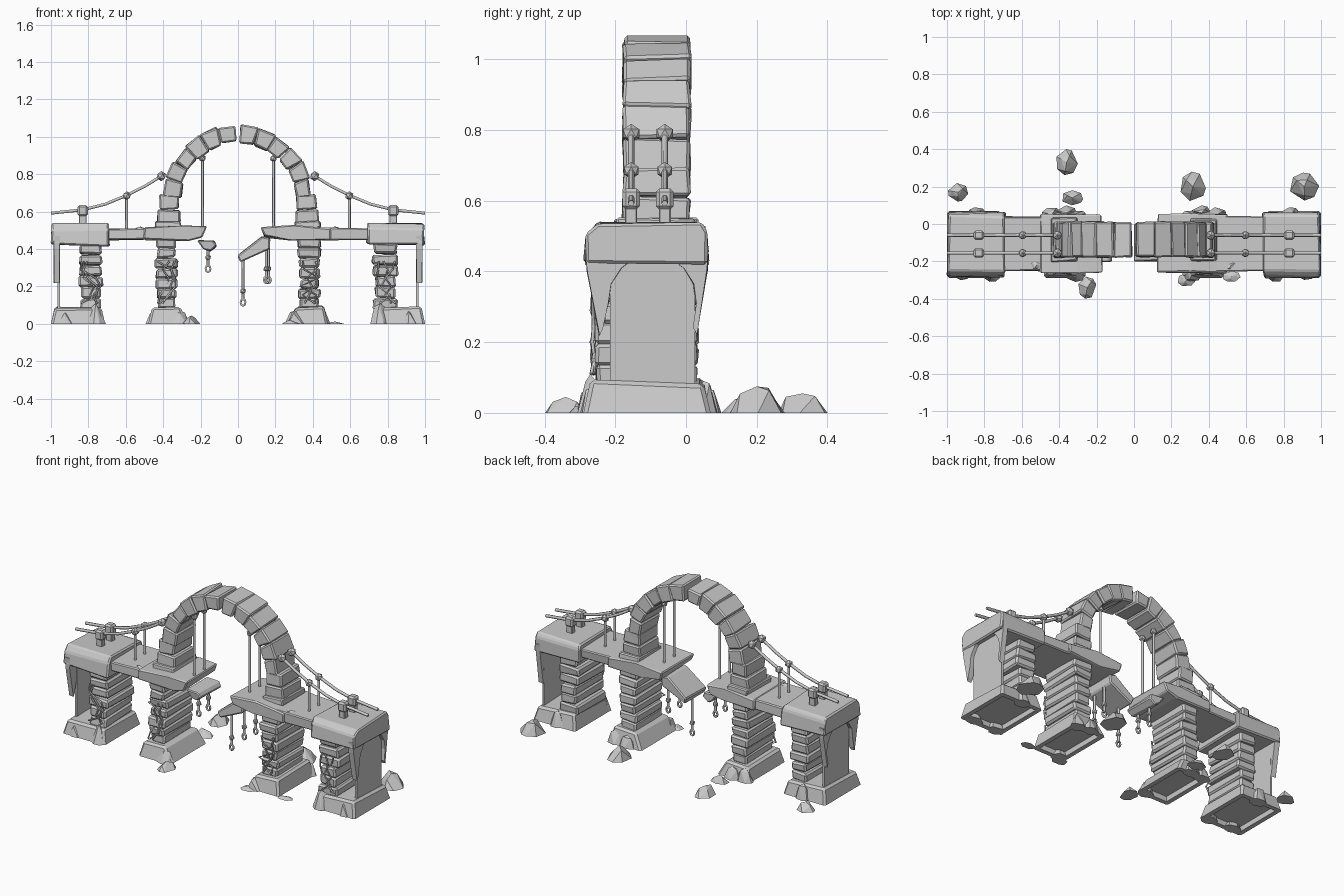
import bpy, bmesh, math, random
from mathutils import Vector, Matrix

random.seed(7)
if "Cube" in bpy.data.objects:
    bpy.data.objects.remove(bpy.data.objects["Cube"])

stone = bpy.data.materials.new("grey stone")
stone.use_nodes = True
GREY = (0.6, 0.6, 0.6, 1)
stone.diffuse_color = GREY
stone.node_tree.nodes["Principled BSDF"].inputs["Base Color"].default_value = GREY

MID = -0.1           # middle line of the bridge in y
ROPES = (-0.155, -0.06)


def finish(name, bm):
    bmesh.ops.recalc_face_normals(bm, faces=bm.faces)
    me = bpy.data.meshes.new(name)
    bm.to_mesh(me)
    bm.free()
    me.materials.append(stone)
    ob = bpy.data.objects.new(name, me)
    bpy.context.collection.objects.link(ob)
    return ob


def prism(name, pts, lo, hi, axis="y", jitter=0.0, chip=0.0):
    """Extrude an outline (xz along y, or yz along x), roughen and chip it."""
    bm = bmesh.new()
    place = (lambda a, b, d: (a, d, b)) if axis == "y" else (lambda a, b, d: (d, a, b))
    rings = [[bm.verts.new(place(a, b, d)) for a, b in pts] for d in (lo, hi)]
    n = len(pts)
    bm.faces.new(rings[0])
    bm.faces.new(rings[1][::-1])
    for i in range(n):
        j = (i + 1) % n
        bm.faces.new((rings[0][i], rings[1][i], rings[1][j], rings[0][j]))
    for v in bm.verts:
        v.co += Vector([random.uniform(-jitter, jitter) for _ in range(3)])
    if chip:
        bmesh.ops.bevel(bm, geom=bm.edges[:], offset=chip, segments=1, affect="EDGES")
    return finish(name, bm)


def block(name, x0, x1, y0, y1, z0, z1, jitter=0.006, chip=0.006):
    x0, x1 = sorted((x0, x1))
    return prism(name, [(x0, z0), (x1, z0), (x1, z1), (x0, z1)], y0, y1, "y", jitter, chip)


def plinth(name, x0, x1, t0, t1, height):
    """Tapered foot with a sunken frame in its underside."""
    bm = bmesh.new()
    low = [bm.verts.new((x, y, 0)) for x, y in
           ((x0, -0.29), (x1, -0.29), (x1, 0.07), (x0, 0.07))]
    top = [bm.verts.new((x, y, height + random.uniform(-.01, .01))) for x, y in
           ((t0, -0.27), (t1, -0.27), (t1, 0.05), (t0, 0.05))]
    under = bm.faces.new(low)
    bm.faces.new(top)
    for i in range(4):
        bm.faces.new((low[i], low[i - 1], top[i - 1], top[i]))
    bmesh.ops.recalc_face_normals(bm, faces=bm.faces)
    bmesh.ops.bevel(bm, geom=[e for e in bm.edges if not e.verts[0].co.z == e.verts[1].co.z == 0],
                    offset=0.012, segments=1, affect="EDGES")
    under = min(bm.faces, key=lambda f: f.calc_center_median().z)
    bmesh.ops.inset_individual(bm, faces=[under], thickness=0.03)
    bmesh.ops.inset_individual(bm, faces=[under], thickness=0.005, depth=-0.03)
    return finish(name, bm)


def rock(name, x, y, sx, sy, h, base=0.0):
    """Faceted boulder with a flat foot."""
    bm = bmesh.new()
    for i in range(7):
        a = math.tau * i / 7 + random.uniform(-.3, .3)
        c, s = math.cos(a) * sx / 2, math.sin(a) * sy / 2
        bm.verts.new((x + c, y + s, base))
        if i % 2:
            k = random.uniform(.35, .7)
            bm.verts.new((x + c * k, y + s * k, base + h * random.uniform(.6, 1)))
    bm.verts.new((x, y, base + h))
    res = bmesh.ops.convex_hull(bm, input=bm.verts[:])
    bmesh.ops.delete(bm, geom=[v for v in bm.verts if not v.link_faces], context="VERTS")
    return finish(name, bm)


def cord(name, pts, radius):
    """Round rope, post or vine along a path."""
    cu = bpy.data.curves.new(name, "CURVE")
    cu.dimensions = "3D"
    cu.bevel_depth, cu.bevel_resolution, cu.use_fill_caps = radius, 1, True
    sp = cu.splines.new("POLY")
    sp.points.add(len(pts) - 1)
    for p, co in zip(sp.points, pts):
        p.co = (*co, 1)
    cu.materials.append(stone)
    ob = bpy.data.objects.new(name, cu)
    bpy.context.collection.objects.link(ob)
    return ob


def knot(name, x, y, z, r):
    bm = bmesh.new()
    bmesh.ops.create_icosphere(bm, subdivisions=1, radius=r,
                               matrix=Matrix.Translation((x, y, z)))
    return finish(name, bm)


def chain(x, y, top, bottom):
    """Broken rope end with knots and a hanging ring."""
    cord("broken_rope", [(x, y, top), (x, y, bottom + 0.03)], 0.008)
    knot("broken_rope_knot", x, y, bottom + 0.08, 0.017)
    ring = [(x + math.cos(a) * 0.013, y, bottom + 0.02 + math.sin(a) * 0.018)
            for a in [math.tau * i / 8 for i in range(9)]]
    cord("hanging_ring", ring, 0.006)


def pier(name, s, x0, x1, z0, z1, courses):
    """Stack of uneven stone courses with vines over the front."""
    h = (z1 - z0) / courses
    for i in range(courses):
        w = random.uniform(-0.006, 0.012)
        d = random.uniform(-0.018, 0.008)
        block(name, s * (x0 - w), s * (x1 + w), -0.24 + d, 0.025 - d * .5,
              z0 + i * h, z0 + (i + 1) * h, 0.006, 0.01)
    for k in range(3):
        pts = [(s * random.uniform(x0, x1), random.uniform(-0.268, -0.25), z0 + 0.03 + 0.045 * i)
               for i in range(6)]
        cord("vine", pts, 0.005)


def arch_block(a0, a1):
    r0, r1 = 0.31 + random.uniform(-.008, .004), 0.40 + random.uniform(-.006, .014)
    pts = [(r * math.cos(a), 0.66 + r * math.sin(a)) for r, a in
           ((r0, a0), (r1, a0), (r1, a1), (r0, a1))]
    prism("arch_stone", pts, -0.178, 0.012, "y", 0.005, 0.008)


# Both halves of the bridge
for s in (-1, 1):
    # Feet and piers
    plinth("outer_foot", s * 0.71, s * 1.0, s * 0.73, s * 0.98, 0.09)
    plinth("inner_foot", s * 0.26, s * 0.48, s * 0.31, s * 0.46, 0.09)
    pier("outer_pier", s, 0.73, 0.845, 0.08, 0.43, 6)
    pier("inner_pier", s, 0.33, 0.435, 0.08, 0.46, 7)
    for x, y, h in ((0.76, -0.27, 0.11), (0.92, -0.26, 0.07), (0.31, -0.27, 0.07),
                    (0.44, 0.05, 0.08), (0.84, 0.05, 0.09), (0.36, 0.06, 0.07)):
        rock("rubble", s * x, y, 0.11, 0.08, h)

    # End panel under an arched hood
    block("end_panel", s * 0.952, s * 0.965, -0.215, 0.025, 0.07, 0.46, 0, 0)
    arc = [(MID + 0.005 + 0.125 * math.cos(t), 0.31 + 0.14 * math.sin(t))
           for t in [math.pi * i / 8 for i in range(9)]]
    hood = [(-0.285, 0.47), (-0.28, 0.4), (-0.245, 0.22), (-0.235, 0.24)] + arc[::-1] + \
           [(0.02, 0.24), (0.03, 0.22), (0.06, 0.4), (0.065, 0.47)]
    prism("end_hood", hood, s * 0.953, s * 0.985, "x", 0.002)

    # Deck stones
    cap = [(-0.285, 0.42), (-0.28, 0.51), (-0.255, 0.535), (0.04, 0.535), (0.06, 0.505), (0.06, 0.42)]
    prism("outer_cap", cap, s * 0.69, s * 0.995, "x", 0.008, 0.008)
    block("deck_middle", s * 0.44, s * 0.72, -0.25, 0.04, 0.45, 0.51)
    edge = 0.17 if s < 0 else 0.12
    slab = [(s * edge, 0.52), (s * (edge + .02), 0.465), (s * 0.27, 0.445), (s * 0.5, 0.45),
            (s * 0.5, 0.515), (s * 0.3, 0.53)]
    prism("inner_deck", slab, -0.26, 0.05, "y", 0.006, 0.007)
    block("arch_seat", s * 0.305, s * 0.44, -0.2, 0.03, 0.51, 0.55)
    rock("deck_chip", s * 0.52, -0.22, 0.09, 0.06, 0.02, 0.5)

    # Arch legs and curved arch stones
    block("arch_leg_low", s * 0.31, s * 0.43, -0.18, 0.012, 0.54, 0.61, 0.005, 0.008)
    block("arch_leg_high", s * 0.315, s * 0.42, -0.177, 0.01, 0.61, 0.69, 0.005, 0.008)
    cuts = [math.radians(3 + 14.2 * i) for i in range(7)]
    for a0, a1 in zip(cuts, cuts[1:]):
        if s < 0:
            a0, a1 = math.pi - a0, math.pi - a1
        arch_block(a0, a1)

    # Rope railings, bollards and hangers
    for y in ROPES:
        path = [(1.0, 0.592), (0.83, 0.61), (0.71, 0.64), (0.6, 0.685), (0.5, 0.735), (0.41, 0.79)]
        cord("rail_rope", [(s * x, y, z) for x, z in path], 0.009)
        block("bollard_post", s * 0.81, s * 0.85, y - 0.017, y + 0.017, 0.52, 0.58, 0, 0.003)
        block("bollard_head", s * 0.803, s * 0.857, y - 0.025, y + 0.025, 0.575, 0.635, 0, 0.01)
        cord("rail_post", [(s * 0.595, y, 0.5), (s * 0.595, y, 0.685)], 0.008)
        knot("rail_knot", s * 0.595, y, 0.685, 0.024)
        knot("arch_knot", s * 0.41, y, 0.79, 0.027)
        cord("arch_hanger", [(s * 0.19, y, 0.52), (s * 0.19, y, 0.89)], 0.008)
        knot("hanger_knot", s * 0.19, y, 0.885, 0.02)

# Broken deck pieces with trailing ropes
prism("falling_chunk", [(-0.215, 0.445), (-0.18, 0.40), (-0.15, 0.385), (-0.11, 0.415),
                        (-0.13, 0.445)], -0.2, 0.0, "y", 0.006, 0.006)
prism("tilted_slab", [(0.0, 0.365), (0.012, 0.325), (0.165, 0.40), (0.17, 0.46), (0.13, 0.47)],
      -0.2, 0.0, "y", 0.005, 0.007)
for y in ROPES:
    chain(-0.16, y, 0.41, 0.275)
    chain(0.158 + (y - MID) * 0.12, y, 0.46, 0.215)
chain(0.027, MID, 0.36, 0.095)

# Fallen boulders around the feet
for x, y, sx, sy, h in ((-0.94, 0.17, .11, .1, .05), (-0.36, 0.33, .12, .14, .055),
                        (-0.33, 0.14, .12, .08, .04), (0.315, 0.2, .14, .16, .075),
                        (0.91, 0.2, .16, .15, .075), (-0.25, -0.34, .1, .12, .045),
                        (0.28, -0.3, .1, .07, .02), (0.52, -0.28, .1, .06, .012)):
    rock("boulder", x, y, sx, sy, h)
